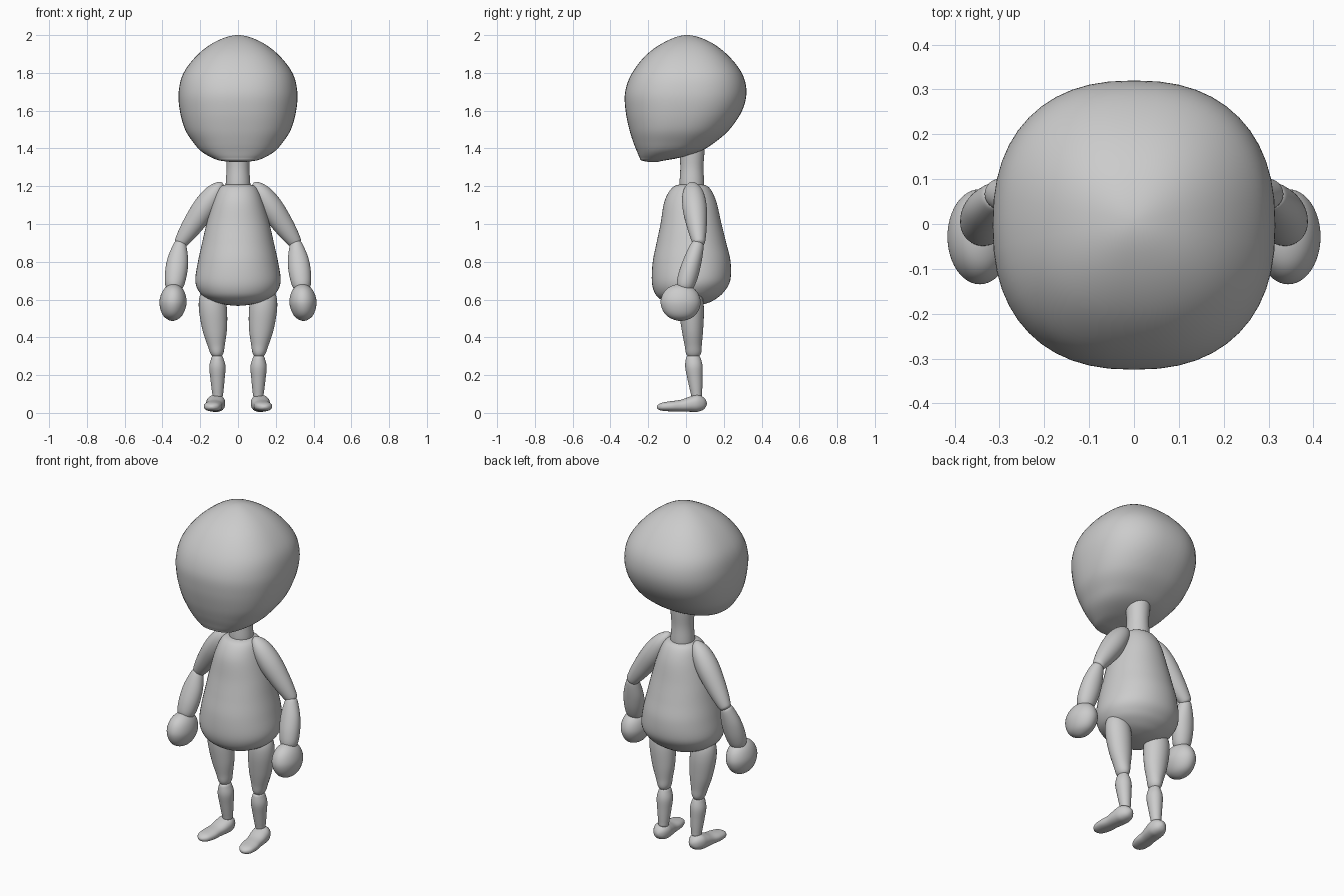
import bpy, bmesh, math
from mathutils import Vector

if "Cube" in bpy.data.objects:
    bpy.data.objects.remove(bpy.data.objects["Cube"], do_unlink=True)

grey = bpy.data.materials.new("plain grey")
grey.use_nodes = True
grey.diffuse_color = (0.6, 0.6, 0.6, 1)
grey.node_tree.nodes["Principled BSDF"].inputs["Base Color"].default_value = (0.6, 0.6, 0.6, 1)

SIDES, STEPS = 48, 6
X, Y, Z = Vector((1, 0, 0)), Vector((0, 1, 0)), Vector((0, 0, 1))


def spline(rings):
    """Smooth the ring list; the mirrored end rings give round poles."""
    flip = lambda r: (r[0], r[1], r[2], -r[3], -r[4])
    pts = [flip(rings[1])] + rings + [flip(rings[-2])]
    out = []
    for a, b, c, d in zip(pts, pts[1:], pts[2:], pts[3:]):
        for k in range(STEPS):
            t = k / STEPS
            out.append([q + t * ((r - p) / 2 + t * ((2 * p - 5 * q + 4 * r - s) / 2
                        + t * (3 * q - p - 3 * r + s) / 2))
                        for p, q, r, s in zip(a, b, c, d)])
    return out + [list(rings[-1])]


def loft(name, rings, origin=(0, 0, 0), axis=Z, hint=Y, power=2.0, mirror=1):
    """Skin rings (offset x, offset y, distance, radius x, radius y) along an axis."""
    w = Vector(axis).normalized()
    u = hint.cross(w).normalized()
    v = w.cross(u)
    bm = bmesh.new()

    def place(x, y, d):
        p = Vector(origin) + u * x + v * y + w * d
        return bm.verts.new((p.x * mirror, p.y, p.z))

    path = spline(rings)
    loops = []
    for cx, cy, d, rx, ry in path[1:-1]:
        loop = []
        for i in range(SIDES):
            a = math.tau * i / SIDES
            c, s = math.cos(a), math.sin(a)
            loop.append(place(cx + rx * math.copysign(abs(c) ** (2 / power), c),
                              cy + ry * math.copysign(abs(s) ** (2 / power), s), d))
        loops.append(loop)
    first, last = place(*path[0][:3]), place(*path[-1][:3])
    for i in range(SIDES):
        j = (i + 1) % SIDES
        bm.faces.new((first, loops[0][j], loops[0][i]))
        bm.faces.new((last, loops[-1][i], loops[-1][j]))
        for lo, hi in zip(loops, loops[1:]):
            bm.faces.new((lo[i], lo[j], hi[j], hi[i]))
    bmesh.ops.recalc_face_normals(bm, faces=bm.faces)
    for f in bm.faces:
        f.smooth = True
    mesh = bpy.data.meshes.new(name)
    bm.to_mesh(mesh)
    bm.free()
    mesh.materials.append(grey)
    ob = bpy.data.objects.new(name, mesh)
    bpy.context.collection.objects.link(ob)
    return ob


def body(name, profile, power):
    """Upright form from (height, front, back, half width)."""
    loft(name, [(0, (f + b) / 2, z, w, (b - f) / 2) for z, f, b, w in profile], power=power)


def limb(name, a, b, profile, mirror):
    """Tapered limb from (fraction, radius x, radius y)."""
    axis = Vector(b) - Vector(a)
    loft(name, [(0, 0, t * axis.length, rx, ry) for t, rx, ry in profile],
         a, axis, mirror=mirror)


# Head: large, with a chin low at the front
body("head", [
    (1.327, -.17, -.17, 0), (1.335, -.232, -.12, .09), (1.352, -.246, -.03, .14),
    (1.385, -.26, .075, .195), (1.43, -.278, .15, .235), (1.5, -.3, .23, .28),
    (1.6, -.32, .297, .308), (1.7, -.322, .32, .314), (1.8, -.285, .295, .288),
    (1.9, -.205, .215, .21), (1.97, -.1, .115, .11), (2.0, .005, .005, 0)], 2.35)

# Pear-shaped torso
body("torso", [
    (.567, .03, .03, 0), (.58, -.09, .11, .1), (.605, -.14, .16, .165),
    (.64, -.168, .2, .205), (.7, -.181, .234, .226), (.8, -.176, .236, .212),
    (.9, -.156, .213, .19), (1.0, -.135, .188, .167), (1.12, -.114, .16, .132),
    (1.19, -.075, .125, .1), (1.21, -.03, .085, .06), (1.215, .025, .025, 0)], 2.1)

# Neck
body("neck", [(1.17, .03, .03, 0), (1.18, -.03, .092, .061), (1.3, -.03, .092, .06),
              (1.44, -.03, .095, .062), (1.45, .03, .03, 0)], 2.0)

for side, m in (("left", 1), ("right", -1)):
    # Arms
    limb(side + "_upper_arm", (.085, .03, 1.22), (.315, .07, .885),
         [(0, 0, 0), (.06, .03, .035), (.2, .054, .058), (.42, .063, .064),
          (.7, .054, .052), (.92, .038, .036), (.98, .025, .024), (1, 0, 0)], m)
    limb(side + "_forearm", (.304, .068, .915), (.342, -.015, .64),
         [(0, 0, 0), (.04, .024, .024), (.12, .037, .036), (.4, .056, .048),
          (.7, .057, .052), (.93, .042, .04), (1, 0, 0)], m)
    limb(side + "_hand", (.338, -.025, .683), (.35, -.032, .487),
         [(0, 0, 0), (.08, .038, .057), (.25, .062, .092), (.5, .072, .106),
          (.75, .061, .091), (.92, .038, .057), (1, 0, 0)], m)
    # Legs
    limb(side + "_thigh", (.145, .022, .68), (.108, .042, .285),
         [(0, 0, 0), (.05, .04, .035), (.16, .066, .06), (.34, .074, .066),
          (.6, .065, .057), (.8, .047, .046), (.94, .031, .037), (1, 0, 0)], m)
    limb(side + "_shin", (.11, .035, .315), (.107, .058, .075),
         [(0, 0, 0), (.05, .024, .03), (.13, .034, .04), (.3, .043, .046),
          (.55, .038, .04), (.85, .03, .031), (.96, .024, .025), (1, 0, 0)], m)
    # Foot: heel to toe, turned slightly outward
    loft(side + "_foot",
         [(0, .05, 0, 0, 0), (0, .05, .015, .03, .03), (0, .051, .05, .048, .045),
          (0, .046, .09, .05, .04), (0, .038, .14, .046, .031),
          (0, .035, .19, .048, .027), (0, .033, .235, .04, .022),
          (0, .031, .258, .022, .013), (0, .031, .266, 0, 0)],
         (.11, .11, 0), Vector((.12, -1, 0)), Z, 2.3, m)
